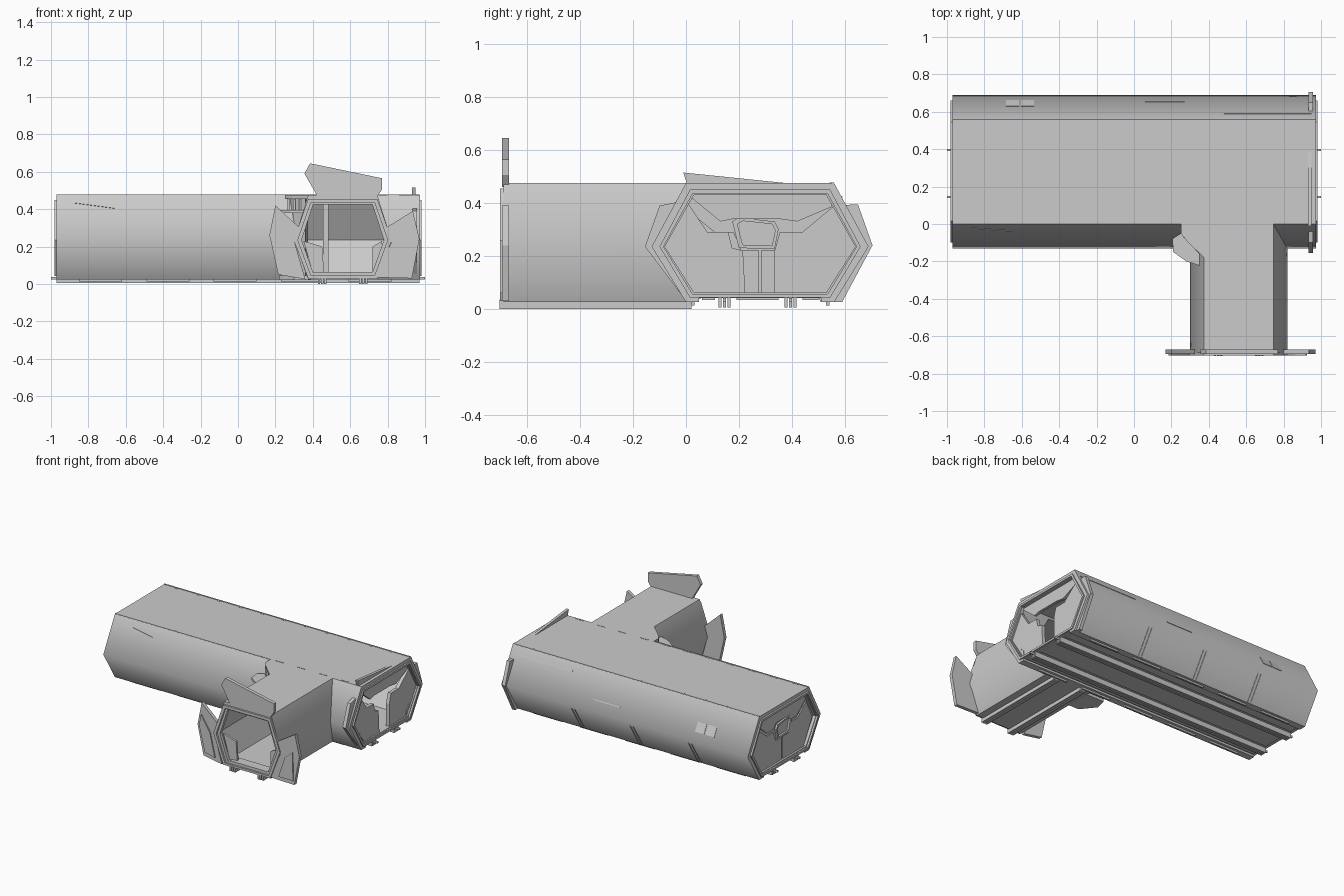
import bpy, bmesh
from mathutils import Vector

if "Cube" in bpy.data.objects:
    bpy.data.objects.remove(bpy.data.objects["Cube"])

hull_grey = bpy.data.materials.new("hull_grey")
hull_grey.use_nodes = True
GREY = (0.6, 0.6, 0.6, 1)
hull_grey.diffuse_color = GREY
hull_grey.node_tree.nodes["Principled BSDF"].inputs["Base Color"].default_value = GREY

APEX, TOP, LOW = 0.235, 0.475, 0.025


def finish(name, bm):
    bmesh.ops.recalc_face_normals(bm, faces=bm.faces)
    mesh = bpy.data.meshes.new(name)
    bm.to_mesh(mesh)
    bm.free()
    mesh.materials.append(hull_grey)
    ob = bpy.data.objects.new(name, mesh)
    bpy.context.collection.objects.link(ob)
    return ob


def extrude(bm, faces, push):
    ext = bmesh.ops.extrude_face_region(bm, geom=faces, use_keep_orig=True)
    moved = [v for v in ext["geom"] if isinstance(v, bmesh.types.BMVert)]
    bmesh.ops.translate(bm, vec=Vector(push), verts=moved)


def prism(name, points, push):
    """Polygon in space extruded along a vector."""
    bm = bmesh.new()
    extrude(bm, [bm.faces.new([bm.verts.new(p) for p in points])], push)
    return finish(name, bm)


def along_x(name, yz, x0, x1):
    return prism(name, [(x0, y, z) for y, z in yz], (x1 - x0, 0, 0))


def along_y(name, xz, y0, y1):
    return prism(name, [(x, y0, z) for x, z in xz], (0, y1 - y0, 0))


def along_z(name, xy, z0, z1):
    return prism(name, [(x, y, z0) for x, y in xy], (0, 0, z1 - z0))


def box(name, x0, x1, y0, y1, z0, z1):
    return along_x(name, [(y0, z0), (y1, z0), (y1, z1), (y0, z1)], x0, x1)


def hexagon(mid, flat, wide, top=TOP, low=LOW):
    return [(mid - flat, top), (mid + flat, top), (mid + wide, APEX),
            (mid + flat, low), (mid - flat, low), (mid - wide, APEX)]


def ring(name, outer, inner, place, push):
    """Flat frame between two matching outlines, given a thickness."""
    bm = bmesh.new()
    o = [bm.verts.new(place(p)) for p in outer]
    i = [bm.verts.new(place(p)) for p in inner]
    n = len(o)
    extrude(bm, [bm.faces.new((o[k], o[(k + 1) % n], i[(k + 1) % n], i[k])) for k in range(n)], push)
    return finish(name, bm)


def boolean(target, cutter, operation):
    mod = target.modifiers.new("join", "BOOLEAN")
    mod.operation, mod.solver, mod.object = operation, "EXACT", cutter
    bpy.context.view_layer.objects.active = target
    bpy.ops.object.modifier_apply(modifier=mod.name)
    bpy.data.objects.remove(cutter)


# Hollow hull: long hall plus side tunnel, with a recessed belly
MID, TMID = 0.28, 0.56
hall_out = hexagon(MID, 0.28, 0.41)
hall_in = hexagon(MID, 0.262, 0.385, 0.452, 0.058)
tun_out = hexagon(TMID, 0.185, 0.26)
tun_in = hexagon(TMID, 0.168, 0.238, 0.44, 0.058)
hull = along_x("hull", hall_out, -0.97, 0.972)
boolean(hull, along_y("tunnel", tun_out, -0.69, 0.2), "UNION")
boolean(hull, along_x("hall_space", hall_in, -1.1, 1.1), "DIFFERENCE")
boolean(hull, along_y("tunnel_space", tun_in, -0.9, 0.2), "DIFFERENCE")
boolean(hull, box("belly_space", -1.1, 1.1, 0.05, 0.51, -0.1, 0.04), "DIFFERENCE")
# Outer slanted sides blend softly over their middle edge only
for poly in hull.data.polygons:
    poly.use_smooth = True
verts = hull.data.vertices
for edge in hull.data.edges:
    ends = [verts[v].co for v in edge.vertices]
    middle = all(abs(p.z - APEX) < 0.002 for p in ends)
    hall_side = all(abs(abs(p.y - MID) - 0.41) < 0.005 for p in ends)
    tunnel_side = all(abs(abs(p.x - TMID) - 0.26) < 0.005 for p in ends)
    edge.use_edge_sharp = not (middle and (hall_side or tunnel_side))

# End frames: a flush inner rim and a thin raised rim
for side, end in ((1, "left"), (-1, "right")):
    ring(end + "_flush_frame", hexagon(MID, 0.264, 0.387, 0.454, 0.056), hexagon(MID, 0.25, 0.36, 0.43, 0.062),
         lambda p: (side * 0.945, *p), (side * 0.022, 0, 0))
    ring(end + "_raised_frame", hexagon(MID, 0.265, 0.38, 0.45, 0.042), hexagon(MID, 0.255, 0.365, 0.435, 0.056),
         lambda p: (side * 0.96, *p), (side * 0.02, 0, 0))
ring("tunnel_outer_frame", hexagon(TMID, 0.185, 0.262, 0.455, 0.03), hexagon(TMID, 0.17, 0.24, 0.435, 0.045),
     lambda p: (p[0], -0.703, p[1]), (0, 0.02, 0))
ring("tunnel_inner_frame", hexagon(TMID, 0.171, 0.241, 0.436, 0.044), hexagon(TMID, 0.158, 0.22, 0.425, 0.06),
     lambda p: (p[0], -0.69, p[1]), (0, 0.025, 0))

# Half-open doors on the +x end: two side leaves and a top leaf
along_x("end_door_front_leaf", [(-0.10, 0.39), (-0.155, 0.235), (0, 0.03), (0.07, 0.042), (0.225, 0.042),
        (0.215, 0.22), (0.175, 0.23), (0.16, 0.29), (0.08, 0.29), (0, 0.41)], 0.932, 0.957)
along_x("end_door_back_leaf", [(0.65, 0.395), (0.705, 0.24), (0.59, 0.025), (0.51, 0.025), (0.50, 0.042),
        (0.335, 0.042), (0.335, 0.22), (0.355, 0.29), (0.44, 0.29), (0.56, 0.39)], 0.932, 0.957)
along_x("end_door_top_leaf", [(-0.01, 0.515), (0.36, 0.477), (0.55, 0.46), (0.55, 0.385), (0.42, 0.33),
        (0.35, 0.34), (0.18, 0.34), (0.13, 0.33), (0.02, 0.42)], 0.93, 0.95)

# Closed door on the -x end with stepped leaves and a window
along_x("closed_door", hexagon(MID, 0.26, 0.383, 0.45, 0.045), -0.945, -0.925)
for s in (-1, 1):
    leaf = [(0.004, 0.06), (0.24, 0.06), (0.34, 0.235), (0.27, 0.37), (0.17, 0.29), (0.1, 0.29),
            (0.07, 0.22), (0.004, 0.22)]
    along_x("closed_door_leaf", [(MID + s * y, z) for y, z in leaf], -0.953, -0.944)
    along_x("closed_door_leaf_inside", [(MID + s * y, z) for y, z in leaf], -0.926, -0.918)
along_x("closed_door_top_leaf", [(0.03, 0.42), (0.53, 0.42), (0.545, 0.39), (0.45, 0.31), (0.37, 0.31),
        (0.35, 0.345), (0.21, 0.345), (0.19, 0.31), (0.11, 0.31), (0.015, 0.39)], -0.953, -0.944)
win = [(0.175, 0.33), (0.2, 0.345), (0.335, 0.33), (0.35, 0.3), (0.335, 0.225), (0.2, 0.23)]
win_in = [(MID + (y - MID) * 0.82, 0.285 + (z - 0.285) * 0.78) for y, z in win]
for x in (-0.958, -0.93):
    ring("closed_door_window_frame", win, win_in, lambda p: (x, *p), (0.02, 0, 0))

# Tunnel doors, swung fully outward
along_y("tunnel_door_top_leaf", [(0.385, 0.645), (0.77, 0.565), (0.77, 0.505), (0.74, 0.46), (0.43, 0.46),
        (0.355, 0.59)], -0.695, -0.67)
along_y("tunnel_door_left_leaf", [(0.935, 0.39), (0.97, 0.24), (0.93, 0.03), (0.73, 0.035), (0.82, 0.22),
        (0.79, 0.30)], -0.695, -0.67)
along_y("tunnel_door_right_leaf", [(0.20, 0.42), (0.168, 0.26), (0.215, 0.05), (0.36, 0.025), (0.30, 0.23),
        (0.33, 0.30)], -0.695, -0.67)
along_y("leaf_step_left", [(0.92, 0.26), (0.925, 0.06), (0.81, 0.06), (0.86, 0.21)], -0.703, -0.694)
along_y("leaf_step_right", [(0.2, 0.34), (0.185, 0.26), (0.23, 0.08), (0.31, 0.06), (0.27, 0.23)], -0.703, -0.694)

# Raised grip pads on the end door
for s in (-1, 1):
    pad = [(0.24, 0.075), (0.28, 0.12), (0.28, 0.14), (0.245, 0.105)]
    along_x("grip_pad", [(MID + s * y, z) for y, z in pad], 0.956, 0.962)

# Inner post, side jambs and threshold of the tunnel
box("tunnel_post", 0.455, 0.485, -0.10, -0.07, 0.05, 0.45)
along_y("tunnel_jamb_right", [(0.40, 0.06), (0.46, 0.06), (0.45, 0.2), (0.35, 0.23)], -0.665, -0.65)
along_y("tunnel_jamb_left", [(0.72, 0.06), (0.72, 0.2), (0.77, 0.23), (0.77, 0.2)], -0.665, -0.65)
box("tunnel_threshold", 0.42, 0.72, -0.69, -0.62, 0.045, 0.065)

# Filled corner where tunnel meets hall: roof, wall, floor and ribs
corner = [(0.25, 0.01), (0.25, -0.05), (0.29, -0.10), (0.375, -0.18), (0.375, 0.01)]
along_z("corner_roof", corner, 0.455, TOP)
along_z("corner_wall", [(0.28, -0.02), (0.30, -0.08), (0.36, -0.14), (0.375, -0.02)], 0.04, 0.46)
along_z("corner_floor", [(0.24, -0.02), (0.22, -0.1), (0.3, -0.2), (0.39, -0.2), (0.39, -0.02)], 0.02, 0.045)
along_z("corner_bracket", [(0.205, -0.08), (0.25, -0.05), (0.36, -0.17), (0.36, -0.225), (0.28, -0.2),
        (0.21, -0.15)], 0.38, 0.395)
for k in range(3):
    box("corner_rib", 0.265 + k * 0.03, 0.277 + k * 0.03, -0.075 - k * 0.025, -0.03, 0.38, 0.46)

# Rail bundles under the hall and the tunnel
for y in (0.145, 0.395):
    for k in (-1, 0, 1):
        box("hall_rail", -0.97, 0.97, y + k * 0.017 - 0.006, y + k * 0.017 + 0.006, 0.004, 0.041)
    for s in (-1, 1):
        box("rail_end", s * 0.985 - 0.015, s * 0.985 + 0.015, y - 0.006, y + 0.006, 0.025, 0.038)
for x in (0.45, 0.67):
    for k in (-1, 0, 1):
        box("tunnel_rail", x + k * 0.017 - 0.006, x + k * 0.017 + 0.006, -0.705, 0.02, 0.0, 0.035)

# Underside panels
for y0, y1 in ((0.06, 0.11), (0.19, 0.35), (0.44, 0.50)):
    box("belly_panel", -0.95, 0.95, y0, y1, 0.034, 0.042)
for k in range(5):
    for y in (0.02, 0.53):
        box("belly_skid", -0.85 + k * 0.36, -0.62 + k * 0.36, y, y + 0.012, 0.012, 0.03)


def skin(x, z, s):
    """Point on the slanted hall side; s is +1 at the back."""
    t = (z - APEX) / (TOP - APEX) if z > APEX else (APEX - z) / (APEX - LOW)
    return Vector((x, MID + s * (0.41 - 0.13 * t), z))


def side_plate(name, s, corners):
    up = 0.5 if corners[0][1] >= APEX else -0.5
    prism(name, [skin(x, z, s) for x, z in corners], Vector((0, s * 0.87, up)) * 0.003)


# Ribs, hatch and trim lines on the slanted sides
for x in (-0.5, -0.04, 0.42):
    for dx in (-0.012, 0.012):
        side_plate("lower_rib", 1, [(x + dx - 0.004, 0.2), (x + dx + 0.004, 0.2),
                                    (x + dx + 0.004, 0.03), (x + dx - 0.004, 0.03)])
for x in (-0.65, -0.57):
    side_plate("hatch", 1, [(x - 0.035, 0.29), (x + 0.035, 0.29), (x + 0.035, 0.35), (x - 0.035, 0.35)])
side_plate("back_trim", 1, [(0.06, 0.30), (0.27, 0.30), (0.27, 0.305), (0.06, 0.305)])
side_plate("back_trim_long", 1, [(0.48, 0.42), (0.95, 0.42), (0.95, 0.425), (0.48, 0.425)])
side_plate("front_trim", -1, [(-0.875, 0.432), (-0.65, 0.402), (-0.65, 0.408), (-0.875, 0.438)])

# Roof edge strips and clips
box("roof_strip_back", -0.97, 0.97, 0.552, 0.559, 0.47, 0.478)
box("roof_strip_front", -0.97, 0.25, 0.001, 0.008, 0.47, 0.478)
for k in range(11):
    x = -0.87 + k * 0.17
    box("roof_clip", x - 0.012, x + 0.012, 0.543, 0.552, 0.47, 0.477)
    box("roof_clip", x - 0.03, x + 0.03, 0.008, 0.014, 0.47, 0.477)
